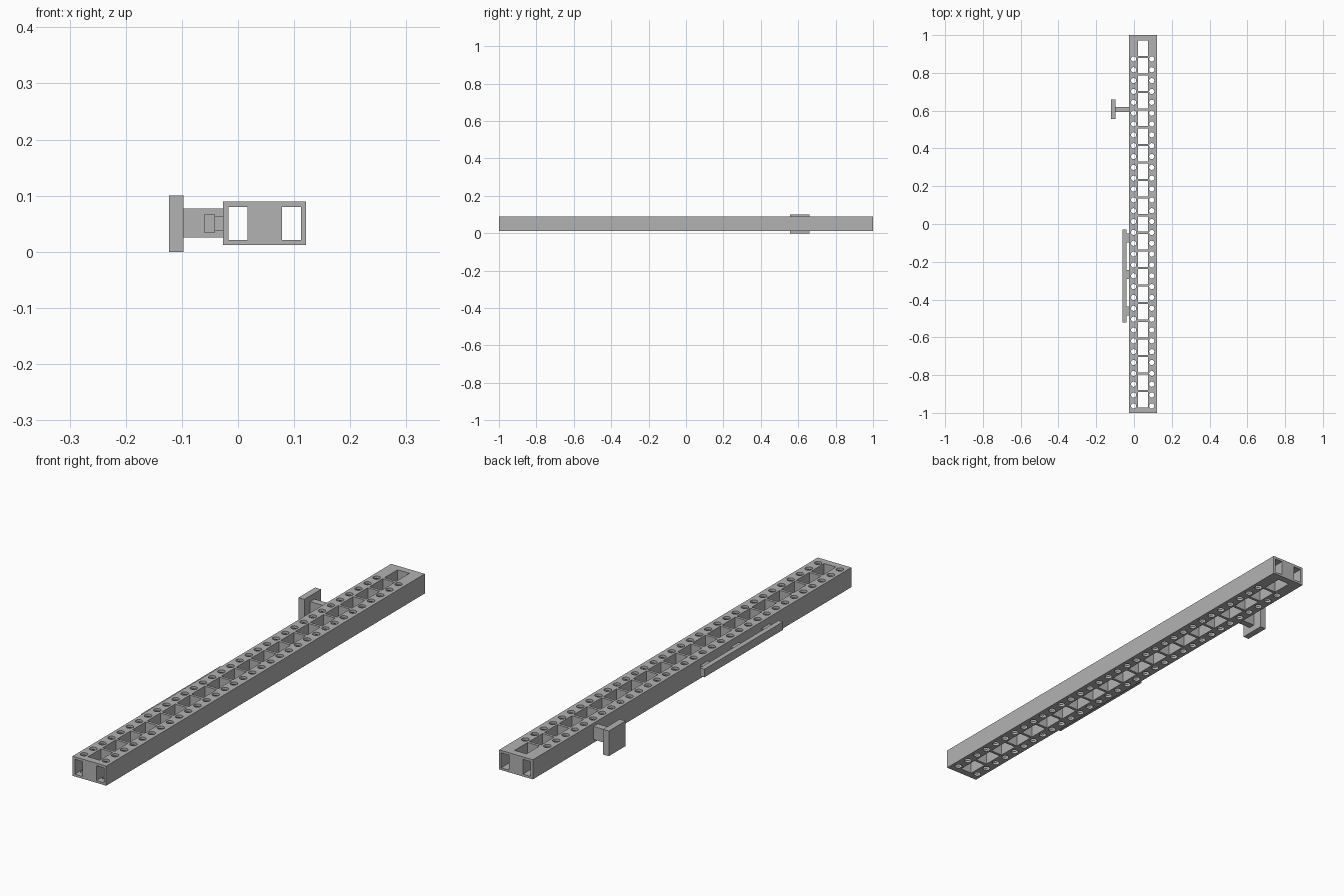
import bpy, bmesh
from mathutils import Matrix

if "Cube" in bpy.data.objects:
    bpy.data.objects.remove(bpy.data.objects["Cube"], do_unlink=True)

grey = bpy.data.materials.new("light grey")
grey.use_nodes = True
grey.diffuse_color = (0.45, 0.45, 0.45, 1)
grey.node_tree.nodes["Principled BSDF"].inputs["Base Color"].default_value = grey.diffuse_color


def add_box(bm, x, y, z):
    size = [b - a for a, b in (x, y, z)]
    mid = [(a + b) / 2 for a, b in (x, y, z)]
    bmesh.ops.create_cube(bm, size=1, matrix=Matrix.Translation(mid) @ Matrix.Diagonal((*size, 1)))


def make(name, bm):
    mesh = bpy.data.meshes.new(name)
    bm.to_mesh(mesh)
    bm.free()
    mesh.materials.append(grey)
    obj = bpy.data.objects.new(name, mesh)
    bpy.context.collection.objects.link(obj)
    return obj


def box_part(name, *boxes):
    bm = bmesh.new()
    for box in boxes:
        add_box(bm, *box)
    return make(name, bm)


def cut(target, cutter):
    mod = target.modifiers.new("cut", "BOOLEAN")
    mod.operation = "DIFFERENCE"
    mod.solver = "EXACT"
    mod.object = cutter
    bpy.context.view_layer.update()
    graph = bpy.context.evaluated_depsgraph_get()
    mesh = bpy.data.meshes.new_from_object(target.evaluated_get(graph))
    target.modifiers.clear()
    target.data = mesh
    bpy.data.objects.remove(cutter, do_unlink=True)


# Main beam with two channels running its whole length
beam = box_part("beam", ((-0.027, 0.121), (-1, 1), (0.012, 0.09)))
channels = [((x - 0.017, x + 0.017), (-1.1, 1.1), (0.021, 0.08)) for x in (0, 0.095)]
cut(beam, box_part("channel_cutter", *channels))

# Row of rectangular windows through the core
windows = [((0.021, 0.073), (y - 0.041, y + 0.041), (-0.1, 0.2))
           for y in (-0.931 + 0.0931 * i for i in range(21))]
cut(beam, box_part("window_cutter", *windows))

# Two rows of round holes through the flanges
bm = bmesh.new()
for i in range(33):
    for x in (-0.002, 0.094):
        bmesh.ops.create_cone(bm, cap_ends=True, segments=12, radius1=0.014, radius2=0.014, depth=0.4,
                              matrix=Matrix.Translation((x, -0.963 + 0.0574 * i, 0.05)))
cut(beam, make("hole_cutter", bm))

# T-shaped stop on the right side
box_part("stop_arm", ((-0.098, -0.026), (0.592, 0.619), (0.025, 0.077)))
box_part("stop_plate", ((-0.123, -0.097), (0.555, 0.66), (0, 0.1)))

# Rail carried by three short posts
box_part("side_rail", ((-0.061, -0.041), (-0.522, -0.028), (0.034, 0.066)))
for i, y in enumerate((-0.075, -0.268, -0.46)):
    box_part(f"rail_post_{i + 1}", ((-0.042, -0.026), (y - 0.024, y + 0.024), (0.037, 0.063)))
